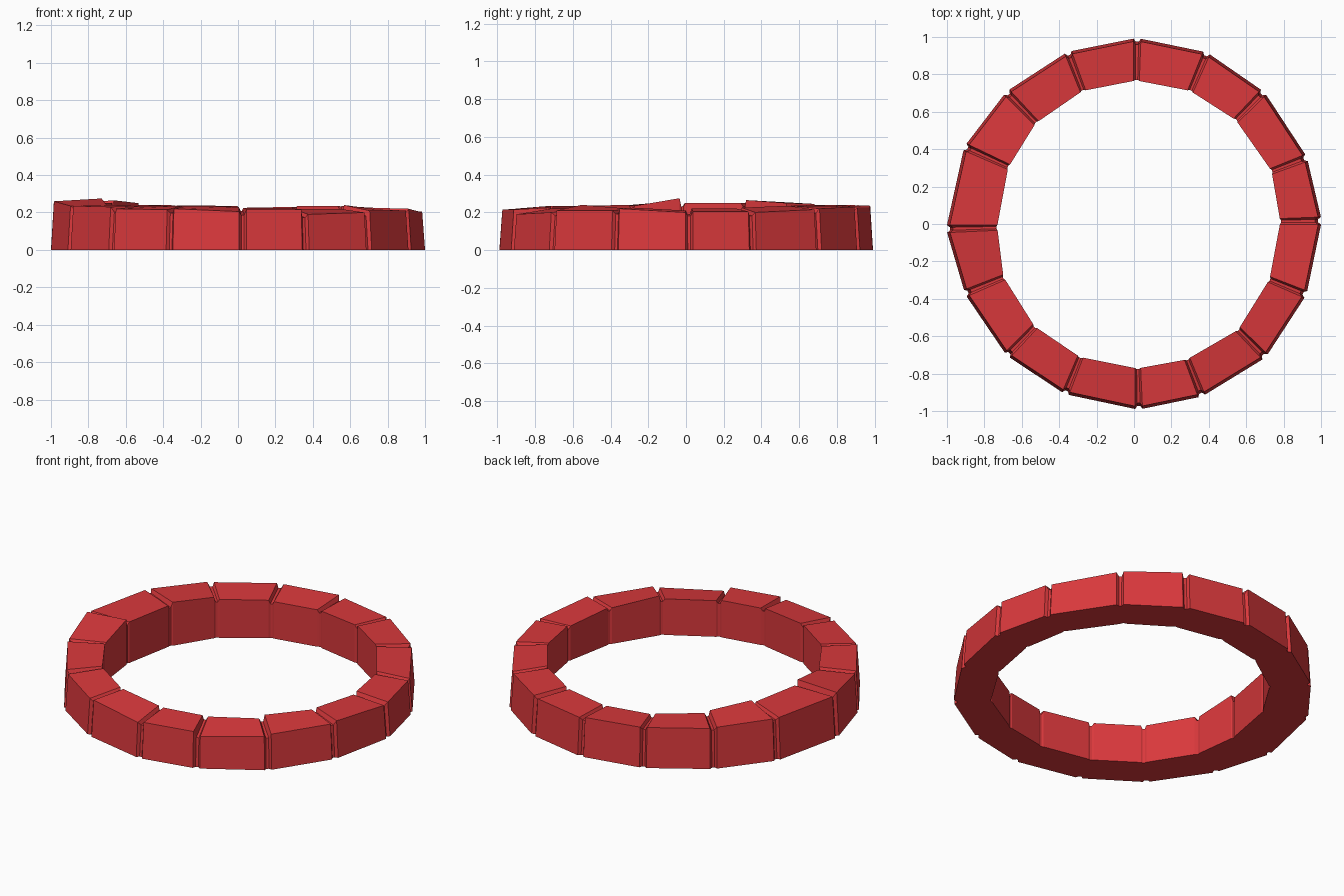
import bpy, bmesh
from math import radians, cos, sin

# One row per stone: joint angle, outer radius, inner radius at its first joint,
# then top heights: outer start, outer end, inner start, inner end
STONES = [
    (1.0, .992, .78, .205, .205, .22, .22),
    (21.0, .98, .785, .20, .215, .225, .235),
    (45.5, .98, .775, .22, .23, .235, .235),
    (67.0, .985, .77, .225, .225, .23, .225),
    (89.0, .983, .765, .235, .238, .225, .225),
    (111.0, .975, .76, .24, .24, .23, .235),
    (134.0, .972, .75, .245, .25, .25, .265),
    (155.5, .985, .735, .25, .25, .25, .25),
    (181.5, .992, .73, .26, .235, .275, .235),
    (202.3, .967, .75, .235, .23, .24, .235),
    (226.0, .967, .76, .22, .215, .235, .235),
    (248.0, .97, .765, .22, .205, .235, .23),
    (271.5, .981, .77, .215, .215, .225, .225),
    (291.5, .98, .775, .19, .20, .22, .22),
    (314.6, .99, .79, .21, .21, .24, .22),
    (337.7, .985, .78, .22, .20, .225, .21),
]
GAP, CORE = .02, .008      # half widths of groove mouth and groove floor (radians)

bm = bmesh.new()


def section(a, ro, ri, ho, hi):
    """Radial cross-section: outer bottom, outer top, inner top, inner bottom."""
    pts = [(ro, 0), (ro - .015, ho), (ri, hi), (ri, 0)]
    return [bm.verts.new((r * cos(a), r * sin(a), z)) for r, z in pts]


# Stones and the mortar grooves between them, lofted round the ring
rings = []
n = len(STONES)
for k in range(n):
    ang, ro, ri, ho, _, hi, _ = STONES[k]
    _, _, _, _, pho, _, phi = STONES[k - 1]
    a = radians(ang)
    go, gi = min(ho, pho) - .018, min(hi, phi) - .018
    rings.append(section(a - GAP, ro + .008, ri, pho, phi))
    rings.append(section(a - CORE, ro - .008, ri + .006, go, gi))
    rings.append(section(a + CORE, ro - .008, ri + .006, go, gi))
    rings.append(section(a + GAP, ro + .008, ri, ho, hi))

for i, s in enumerate(rings):
    t = rings[(i + 1) % len(rings)]
    for j in range(4):
        m = (j + 1) % 4
        bm.faces.new((s[j], t[j], t[m], s[m]))
bmesh.ops.recalc_face_normals(bm, faces=bm.faces[:])

mesh = bpy.data.meshes.new("stone_ring")
bm.to_mesh(mesh)
bm.free()
ring = bpy.data.objects.new("stone_ring", mesh)
bpy.context.collection.objects.link(ring)

# Red finish
red = bpy.data.materials.new("red")
red.diffuse_color = (.70, .04, .045, 1)
mesh.materials.append(red)
